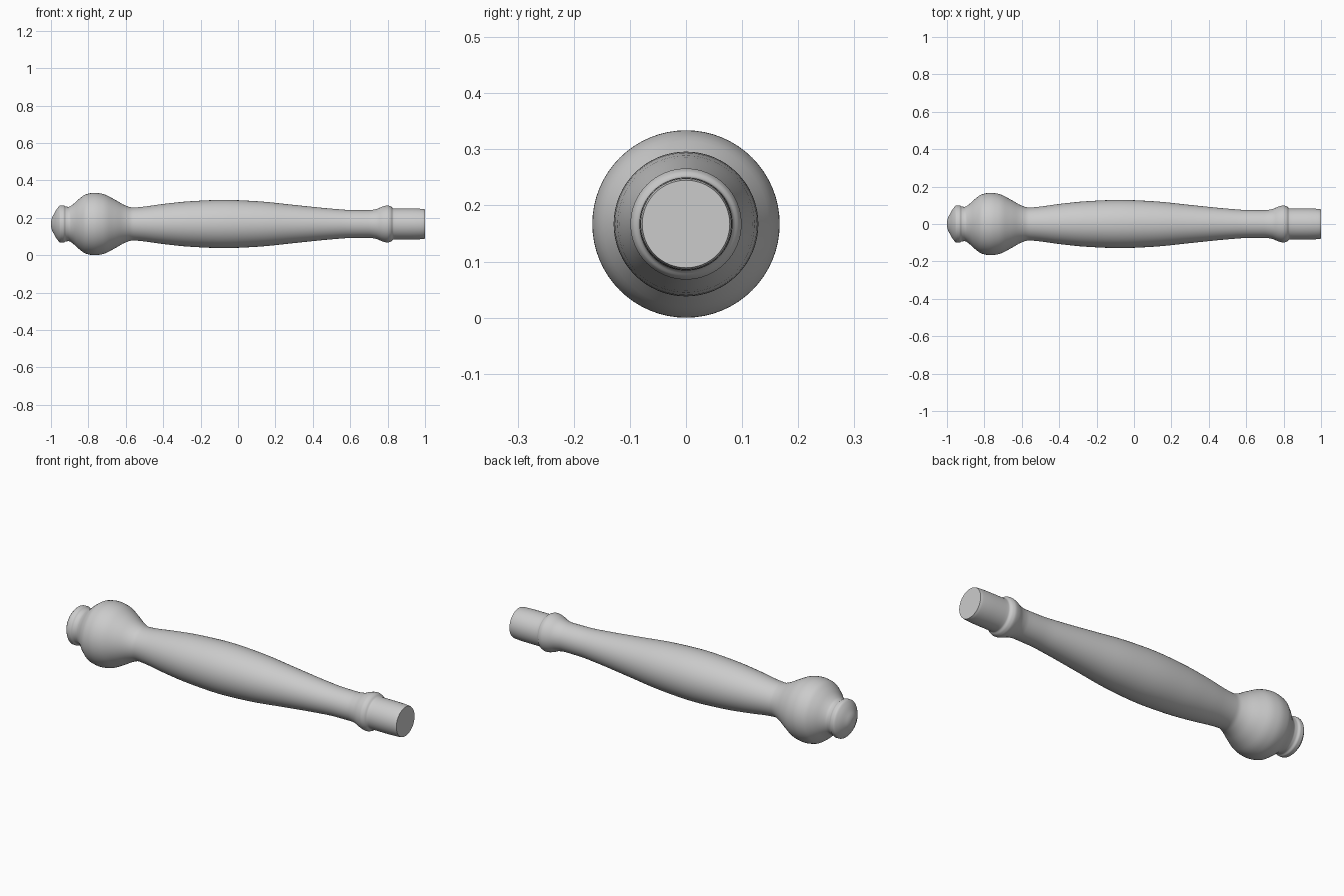
import bpy, bmesh, math
from mathutils import Vector

if "Cube" in bpy.data.objects:
    bpy.data.objects.remove(bpy.data.objects["Cube"])

AXIS_HEIGHT = 0.167
SEGMENTS = 64

# Turned outline as (position along axis, radius), one run per part
knob = [(-1, 0), (-0.998, 0.022), (-0.985, 0.052), (-0.965, 0.085), (-0.948, 0.1),
        (-0.933, 0.1), (-0.92, 0.093), (-0.905, 0.092)]
bulb = [(-0.885, 0.103), (-0.845, 0.138), (-0.81, 0.16), (-0.765, 0.167),
        (-0.72, 0.16), (-0.66, 0.131), (-0.6, 0.098), (-0.565, 0.088)]
grip = [(-0.53, 0.09), (-0.4, 0.107), (-0.25, 0.122), (-0.075, 0.129),
        (0.1, 0.122), (0.3, 0.102), (0.5, 0.082), (0.6, 0.075), (0.7, 0.074)]
collar = [(0.74, 0.08), (0.775, 0.094), (0.8, 0.099), (0.817, 0.094), (0.83, 0.084)]
tip = [(0.85, 0.083), (0.92, 0.083), (0.985, 0.081), (1, 0.078)]


def smooth_outline(points, steps=4):
    """Pass a smooth curve through the points, with monotone-friendly tangents."""
    n = len(points)
    slopes = [(points[i + 1][1] - points[i][1]) / (points[i + 1][0] - points[i][0])
              for i in range(n - 1)]
    tangents = [slopes[0]]
    for a, b in zip(slopes, slopes[1:]):
        tangents.append(2 * a * b / (a + b) if a * b > 0 else 0)
    tangents.append(slopes[-1])
    out = []
    for i in range(n - 1):
        (x0, r0), (x1, r1) = points[i], points[i + 1]
        h = x1 - x0
        for s in range(steps):
            t = s / steps
            u = 1 - t
            r = (u * u * (1 + 2 * t) * r0 + t * u * u * h * tangents[i]
                 + t * t * (3 - 2 * t) * r1 - t * t * u * h * tangents[i + 1])
            out.append((x0 + t * h, max(r, 0)))
    return out + [points[-1]]


# Spin the outline around the long axis, closing the tip with a flat end
outline = smooth_outline(knob + bulb + grip + collar + tip) + [(1, 0)]
bm = bmesh.new()
verts = [bm.verts.new((x, 0, r)) for x, r in outline]
edges = [bm.edges.new(pair) for pair in zip(verts, verts[1:])]
bmesh.ops.spin(bm, geom=verts + edges, cent=Vector(), axis=Vector((1, 0, 0)),
               angle=math.tau, steps=SEGMENTS, use_duplicate=False)
bmesh.ops.remove_doubles(bm, verts=bm.verts, dist=0.0001)
bmesh.ops.recalc_face_normals(bm, faces=bm.faces)
mesh = bpy.data.meshes.new("turned_handle")
bm.to_mesh(mesh)
bm.free()

handle = bpy.data.objects.new("turned_handle", mesh)
handle.location.z = AXIS_HEIGHT
bpy.context.collection.objects.link(handle)

# Plain grey finish
grey = bpy.data.materials.new("plain_grey")
grey.use_nodes = True
grey.diffuse_color = (0.6, 0.6, 0.6, 1)
grey.node_tree.nodes["Principled BSDF"].inputs["Base Color"].default_value = (0.6, 0.6, 0.6, 1)
mesh.materials.append(grey)

bpy.ops.object.select_all(action="DESELECT")
handle.select_set(True)
bpy.context.view_layer.objects.active = handle
bpy.ops.object.shade_smooth_by_angle(angle=math.radians(40))
